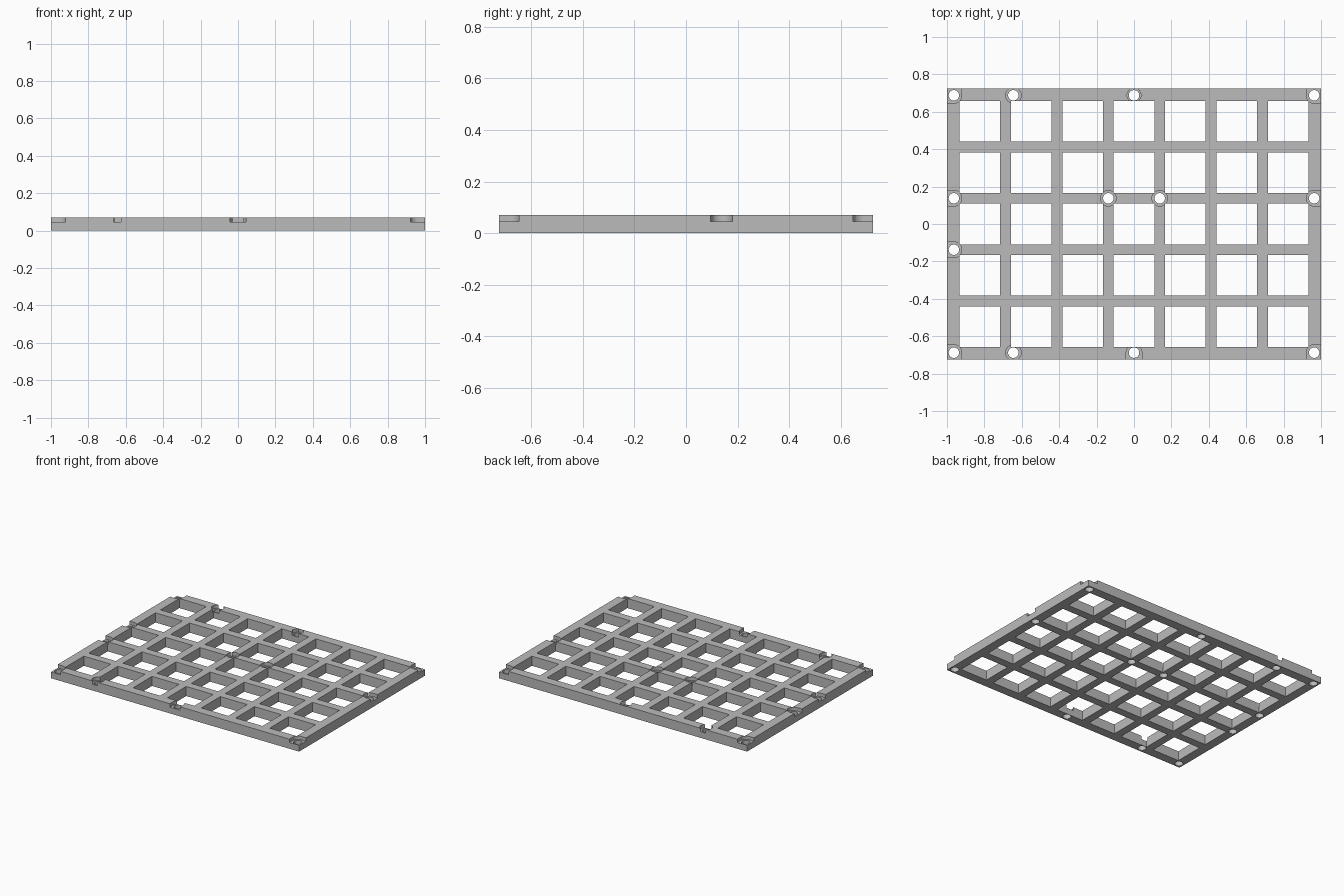
import bpy, math

cube = bpy.data.objects.get("Cube")
if cube:
    bpy.data.objects.remove(cube, do_unlink=True)

HX, HY, H = 1.0, 0.725, 0.07
PITCH, WIN = 0.275, 0.217
FLOOR = 0.045
BORE, RECESS = 0.028, 0.042

grey = bpy.data.materials.new("plain grey")
grey.use_nodes = True
colour = (0.5, 0.5, 0.5, 1)
grey.diffuse_color = colour
grey.node_tree.nodes["Principled BSDF"].inputs["Base Color"].default_value = colour


def box(name, x0, x1, y0, y1, z0, z1):
    bpy.ops.mesh.primitive_cube_add(
        size=1, location=((x0 + x1) / 2, (y0 + y1) / 2, (z0 + z1) / 2))
    ob = bpy.context.object
    ob.name = name
    ob.scale = (x1 - x0, y1 - y0, z1 - z0)
    bpy.ops.object.transform_apply(location=True, rotation=True, scale=True)
    ob.data.materials.append(grey)
    return ob


def cylinder(name, x, y, r, z0, z1, sides=32):
    bpy.ops.mesh.primitive_cylinder_add(
        vertices=sides, radius=r, depth=z1 - z0, location=(x, y, (z0 + z1) / 2),
        rotation=(0, 0, math.pi / 2 if sides == 6 else 0))
    ob = bpy.context.object
    ob.name = name
    bpy.ops.object.transform_apply(location=True, rotation=True, scale=True)
    ob.data.materials.append(grey)
    return ob


def cut(target, cutter):
    mod = target.modifiers.new("cut", 'BOOLEAN')
    mod.operation, mod.solver, mod.object = 'DIFFERENCE', 'EXACT', cutter
    bpy.context.view_layer.objects.active = target
    bpy.ops.object.modifier_apply(modifier=mod.name)
    bpy.data.objects.remove(cutter, do_unlink=True)


frame = box("lattice_frame", -HX, HX, -HY, HY, 0, H)

# Square windows of the lattice, cut row by row
for col in range(-3, 4):
    for row in range(-2, 3):
        x, y, h = col * PITCH, row * PITCH, WIN / 2
        cut(frame, box("window_cutter", x - h, x + h, y - h, y + h, -0.1, 0.2))

# Screw positions: x, y, recess sides, slot direction to the outer edge
EX, EY, MID = 0.963, 0.688, 0.1375
screws = [(sx * EX, sy * EY, 32, sx, sy) for sx in (-1, 1) for sy in (-1, 1)]
screws += [(-0.645, s * EY, 32, 0, 0) for s in (-1, 1)]
screws += [(0, EY, 6, 0, 0), (0, -EY, 32, 0, -1)]
screws += [(s * EX, MID, 32, s, 0) for s in (-1, 1)]
screws += [(-EX, -MID, 32, -1, 0)]
screws += [(s * MID, MID, 32, 0, 0) for s in (-1, 1)]

# Recess, edge slot and through bore for each screw
for x, y, sides, dx, dy in screws:
    cut(frame, cylinder("recess_cutter", x, y, RECESS, FLOOR, 0.2, sides))
    if dx:
        cut(frame, box("slot_cutter", min(x, x + dx * 0.1), max(x, x + dx * 0.1),
                       y - RECESS, y + RECESS, FLOOR, 0.2))
    if dy:
        cut(frame, box("slot_cutter", x - RECESS, x + RECESS,
                       min(y, y + dy * 0.1), max(y, y + dy * 0.1), FLOOR, 0.2))
    cut(frame, cylinder("bore_cutter", x, y, BORE, -0.1, 0.2))

bpy.ops.object.select_all(action='DESELECT')
frame.select_set(True)
bpy.context.view_layer.objects.active = frame
bpy.ops.object.shade_smooth_by_angle(angle=math.radians(30))
